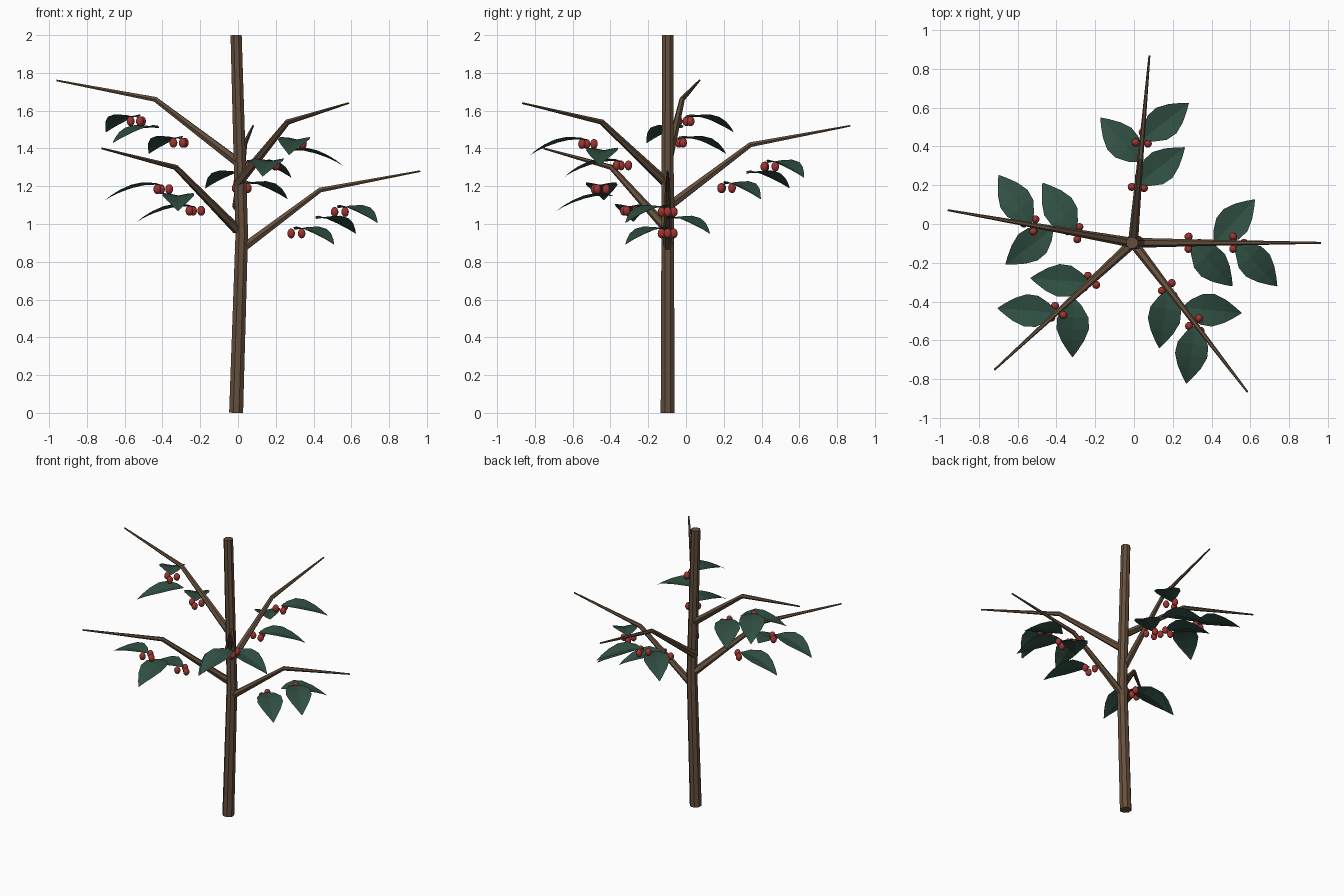
import bpy, bmesh, math
from mathutils import Vector, Matrix

if "Cube" in bpy.data.objects:
    bpy.data.objects.remove(bpy.data.objects["Cube"])


def material(name, rgb):
    m = bpy.data.materials.new(name)
    m.use_nodes = True
    m.diffuse_color = (*rgb, 1)
    m.node_tree.nodes["Principled BSDF"].inputs["Base Color"].default_value = (*rgb, 1)
    return m


bark = material("brown bark", (0.13, 0.08, 0.047))
leaf_green = material("dark green leaf", (0.03, 0.078, 0.055))
berry_red = material("red berry", (0.34, 0.035, 0.03))


def to_mesh(bm, name, mat, smooth=False):
    bmesh.ops.recalc_face_normals(bm, faces=bm.faces)
    for f in bm.faces:
        f.smooth = smooth
    me = bpy.data.meshes.new(name)
    bm.to_mesh(me)
    bm.free()
    me.materials.append(mat)
    return me


def place(name, me, loc=(0, 0, 0), turn=0):
    ob = bpy.data.objects.new(name, me)
    ob.location = loc
    ob.rotation_euler.z = turn
    bpy.context.collection.objects.link(ob)
    return ob


def tube(name, path, radii, sides):
    """Tapered, capped tube with one ring per path point."""
    bm = bmesh.new()
    pts = [Vector(p) for p in path]
    rings = []
    for i, p in enumerate(pts):
        along = (pts[min(i + 1, len(pts) - 1)] - pts[max(i - 1, 0)]).normalized()
        side = along.cross(Vector((0, 1, 0))).normalized()
        up = along.cross(side)
        angles = [2 * math.pi * (k + 0.5) / sides for k in range(sides)]
        rings.append([bm.verts.new(p + radii[i] * (side * math.cos(a) + up * math.sin(a)))
                      for a in angles])
    for a, b in zip(rings, rings[1:]):
        for k in range(sides):
            n = (k + 1) % sides
            bm.faces.new((a[k], a[n], b[n], b[k]))
    bm.faces.new(rings[0])
    bm.faces.new(rings[-1])
    return to_mesh(bm, name, bark)


# Leaf: (distance along, half width, midrib height), folded up along the midrib
LEAF = [(0, 0.004, 0.02), (0.04, 0.045, 0.024), (0.1, 0.08, 0.021), (0.16, 0.084, 0.007),
        (0.22, 0.06, -0.014), (0.27, 0.028, -0.037), (0.305, 0.002, -0.058)]
bm = bmesh.new()
rows = [[bm.verts.new((x, s * w, z + abs(s) * 0.2 * w)) for s in (-1, 0, 1)]
        for x, w, z in LEAF]
for a, b in zip(rows, rows[1:]):
    for k in range(2):
        bm.faces.new((a[k], b[k], b[k + 1], a[k + 1]))
leaf_mesh = to_mesh(bm, "leaf", leaf_green)
# all leaf faces point upwards
if leaf_mesh.polygons[0].normal.z < 0:
    leaf_mesh.flip_normals()

# Berry cluster: three slightly tall berries in a ring
bm = bmesh.new()
for k in range(3):
    a = 2 * math.pi * k / 3
    spot = Matrix.Translation((0.037 * math.cos(a), 0.037 * math.sin(a), 0))
    bmesh.ops.create_uvsphere(bm, u_segments=10, v_segments=8, radius=0.021,
                              matrix=spot @ Matrix.Diagonal((1, 1, 1.25, 1)))
berry_mesh = to_mesh(bm, "berries", berry_red, smooth=True)

# Trunk with a slight bow
CX, CY = -0.005, -0.097
place("trunk", tube("trunk", [(-0.01, CY, 0), (0.02, CY, 0.95), (-0.01, CY, 2)],
                    (0.04, 0.036, 0.032), 8))

# Branches spiral up the trunk, each with alternating leaves and two berry clusters
for i in range(5):
    turn = math.radians(-137.5 * i)
    base = 0.85 + 0.12 * i
    place(f"branch_{i + 1}",
          tube("branch", [(0, 0, base), (0.44, 0, base + 0.33), (0.97, 0, base + 0.43)],
               (0.026, 0.015, 0.005), 6), (CX, CY, 0), turn)
    for j in range(3):
        r = 0.305 + 0.115 * j
        spot = (CX + r * math.cos(turn), CY + r * math.sin(turn), base + 0.1 + 0.057 * j)
        side = 1 if j == 1 else -1
        place(f"leaf_{i + 1}_{j + 1}", leaf_mesh, spot, turn + side * math.radians(47))
        if j != 1:
            place(f"berries_{i + 1}_{j + 1}", berry_mesh, spot, turn)
